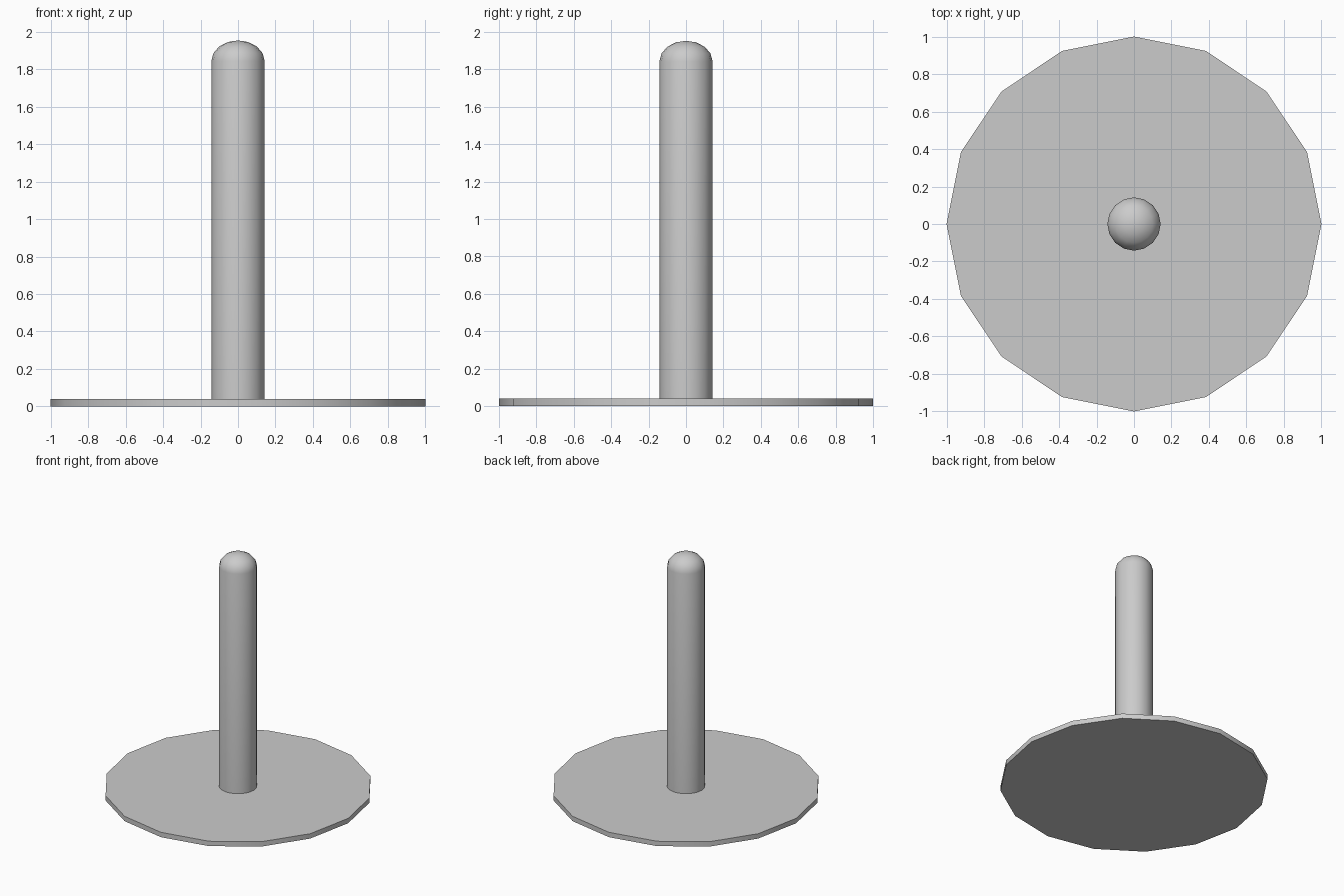
import bpy, bmesh
from math import cos, sin, pi, radians

if "Cube" in bpy.data.objects:
    bpy.data.objects.remove(bpy.data.objects["Cube"])

SIDES = 16


def lathe(name, profile):
    """Spin a (radius, z) profile that starts and ends on the axis."""
    bm = bmesh.new()
    rings = []
    for r, z in profile:
        if r == 0:
            rings.append([bm.verts.new((0, 0, z))] * SIDES)
        else:
            rings.append([bm.verts.new((r * cos(2 * pi * i / SIDES),
                                        r * sin(2 * pi * i / SIDES), z))
                          for i in range(SIDES)])
    for low, high in zip(rings, rings[1:]):
        for i in range(SIDES):
            j = (i + 1) % SIDES
            corners = list(dict.fromkeys((low[i], low[j], high[j], high[i])))
            bm.faces.new(corners)
    bmesh.ops.recalc_face_normals(bm, faces=bm.faces)
    mesh = bpy.data.meshes.new(name)
    bm.to_mesh(mesh)
    bm.free()
    obj = bpy.data.objects.new(name, mesh)
    bpy.context.collection.objects.link(obj)
    bpy.ops.object.select_all(action='DESELECT')
    obj.select_set(True)
    bpy.context.view_layer.objects.active = obj
    bpy.ops.object.shade_smooth_by_angle(angle=radians(35))
    return obj


# Flat round base plate
lathe("base_plate", [(0, 0), (1, 0), (1, 0.04), (0, 0.04)])

# Upright post with a rounded tip, standing slightly inside the plate
R, SHOULDER, TIP = 0.142, 1.843, 0.11
dome = [(R * cos(a * pi / 8), SHOULDER + TIP * sin(a * pi / 8)) for a in range(4)]
lathe("post", [(0, 0.02), (R, 0.02)] + dome + [(0, SHOULDER + TIP)])
